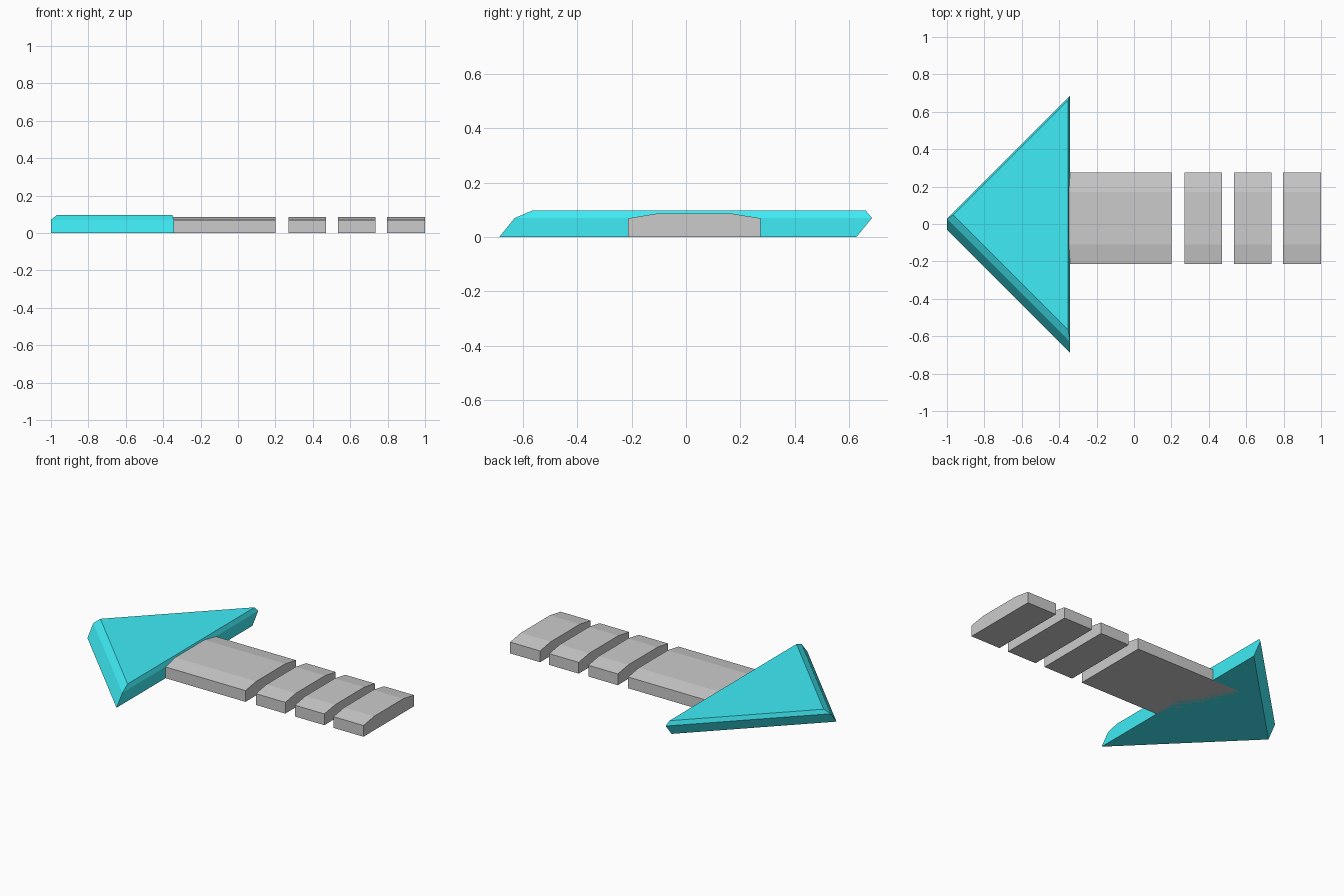
import bpy

if "Cube" in bpy.data.objects:
    bpy.data.objects.remove(bpy.data.objects["Cube"])


def loft(name, rings):
    """Closed solid from equal-length rings of points, capped at both ends."""
    n = len(rings[0])
    verts = [p for ring in rings for p in ring]
    faces = [tuple(reversed(range(n))),
             tuple(range(len(verts) - n, len(verts)))]
    for r in range(len(rings) - 1):
        for i in range(n):
            j = (i + 1) % n
            faces.append((r * n + i, r * n + j, (r + 1) * n + j, (r + 1) * n + i))
    mesh = bpy.data.meshes.new(name)
    mesh.from_pydata(verts, [], faces)
    obj = bpy.data.objects.new(name, mesh)
    bpy.context.collection.objects.link(obj)
    return obj


# Arrow head: triangle layers sheared sideways, with a bevelled top
def triangle(z, y_mid, tip_x, back_x, half):
    return [(tip_x, y_mid, z), (back_x, y_mid - half, z), (back_x, y_mid + half, z)]


head = loft("arrow_head", [
    triangle(0.0, -0.03, -1.0, -0.342, 0.658),
    triangle(0.07, 0.027, -1.0, -0.342, 0.658),
    triangle(0.097, 0.048, -0.967, -0.352, 0.615),
])
teal = bpy.data.materials.new("teal")
teal.diffuse_color = (0.05, 0.84, 0.92, 1)
teal.use_nodes = True
teal.node_tree.nodes["Principled BSDF"].inputs["Base Color"].default_value = teal.diffuse_color
head.data.materials.append(teal)

# Shaft and tail segments: one chamfered section extruded along x
section = [(-0.213, 0), (0.275, 0), (0.275, 0.069),
           (0.172, 0.086), (-0.11, 0.086), (-0.213, 0.069)]
spans = {"shaft": (-0.57, 0.2), "tail_segment_1": (0.27, 0.47),
         "tail_segment_2": (0.535, 0.735), "tail_segment_3": (0.797, 1.0)}
for name, span in spans.items():
    loft(name, [[(x, y, z) for y, z in section] for x in span])
